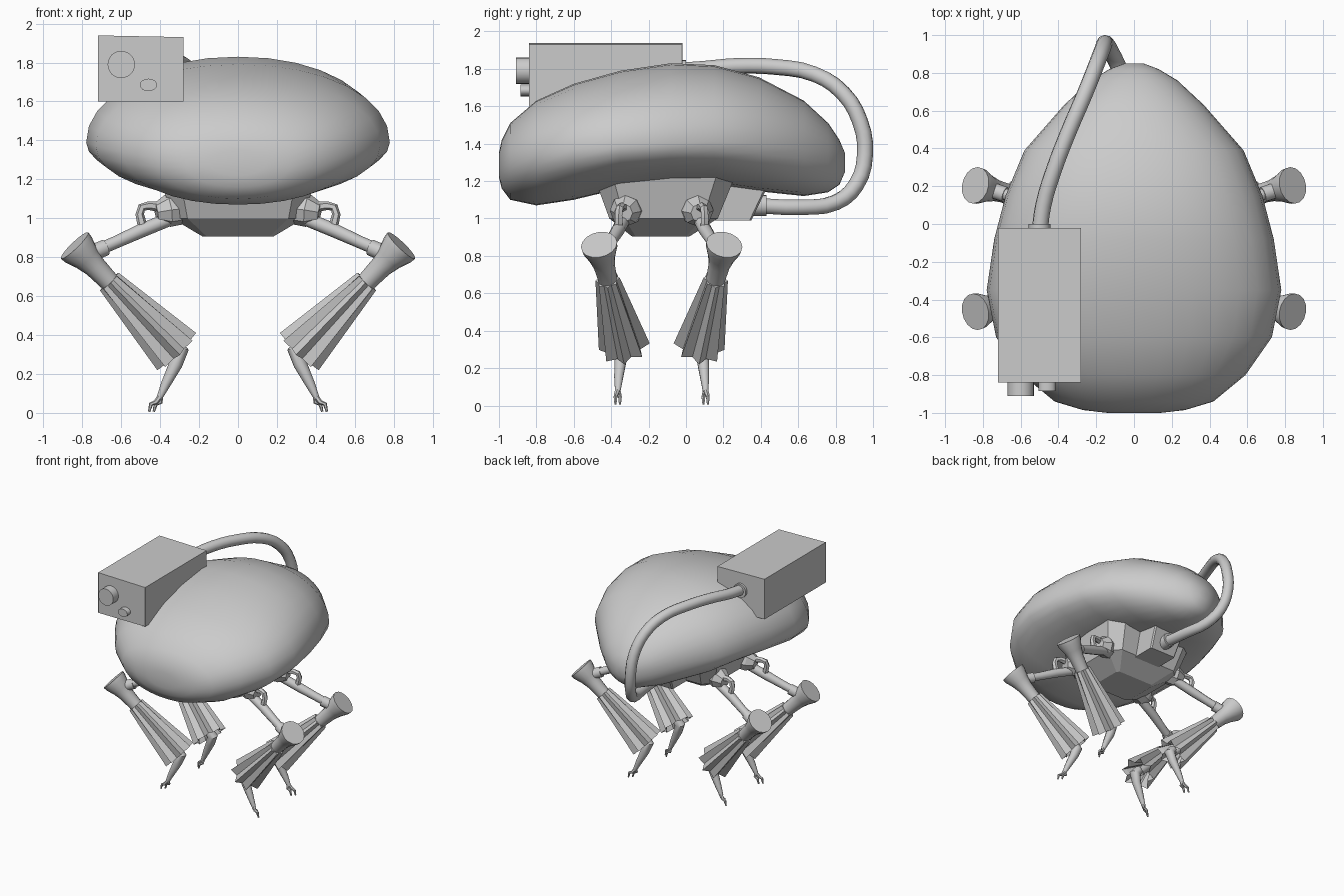
import bpy, bmesh, math
from mathutils import Vector

if "Cube" in bpy.data.objects:
    bpy.data.objects.remove(bpy.data.objects["Cube"])

grey = bpy.data.materials.new("plain_grey")
grey.use_nodes = True
colour = (0.6, 0.6, 0.6, 1)
grey.diffuse_color = colour
grey.node_tree.nodes["Principled BSDF"].inputs["Base Color"].default_value = colour


def finish(obj, smooth=None):
    """Give the part its material and, if wanted, smooth shading."""
    obj.data.materials.append(grey)
    if smooth:
        bpy.ops.object.select_all(action="DESELECT")
        obj.select_set(True)
        bpy.context.view_layer.objects.active = obj
        bpy.ops.object.shade_smooth_by_angle(angle=math.radians(smooth))
    return obj


def loft(name, rings, smooth=None):
    """Skin a list of equal-length point rings and cap both ends."""
    bm = bmesh.new()
    loops = [[bm.verts.new(p) for p in ring] for ring in rings]
    n = len(loops[0])
    for a, b in zip(loops, loops[1:]):
        for i in range(n):
            j = (i + 1) % n
            bm.faces.new((a[i], a[j], b[j], b[i]))
    bm.faces.new(loops[0])
    bm.faces.new(loops[-1])
    bmesh.ops.recalc_face_normals(bm, faces=bm.faces)
    mesh = bpy.data.meshes.new(name)
    bm.to_mesh(mesh)
    bm.free()
    obj = bpy.data.objects.new(name, mesh)
    bpy.context.collection.objects.link(obj)
    return finish(obj, smooth)


def ring(centre, axis, radii):
    """Ring of points around an axis, one radius per point."""
    axis = Vector(axis).normalized()
    u = axis.cross(Vector((0, 1, 0)))
    if u.length < 0.01:
        u = Vector((1, 0, 0))
    u.normalize()
    v = axis.cross(u)
    n = len(radii)
    return [Vector(centre) + r * (u * math.cos(math.tau * i / n) + v * math.sin(math.tau * i / n))
            for i, r in enumerate(radii)]


def limb(name, points, radii, sides=10, smooth=40):
    """Tapered tube through points."""
    pts = [Vector(p) for p in points]
    rings = []
    for i, p in enumerate(pts):
        axis = pts[min(i + 1, len(pts) - 1)] - pts[max(i - 1, 0)]
        rings.append(ring(p, axis, [radii[i]] * sides))
    return loft(name, rings, smooth)


def octagon(z, x, y0, y1, cut):
    """Rectangle with cut corners at height z."""
    return [(x - cut, y0, z), (x, y0 + cut, z), (x, y1 - cut, z), (x - cut, y1, z),
            (cut - x, y1, z), (-x, y1 - cut, z), (-x, y0 + cut, z), (cut - x, y0, z)]


# Bean-shaped shell: y, half width, top, widest height, bottom
sections = [
    (-1.0, .14, 1.35, 1.28, 1.22), (-.985, .27, 1.42, 1.29, 1.16),
    (-.94, .42, 1.51, 1.31, 1.10), (-.8, .59, 1.63, 1.34, 1.07),
    (-.6, .73, 1.72, 1.37, 1.10), (-.35, .78, 1.79, 1.39, 1.16),
    (-.08, .74, 1.83, 1.40, 1.185), (.15, .68, 1.82, 1.41, 1.18),
    (.39, .58, 1.755, 1.40, 1.145), (.63, .37, 1.63, 1.37, 1.12),
    (.76, .23, 1.51, 1.34, 1.14), (.82, .13, 1.42, 1.32, 1.18),
    (.85, .05, 1.35, 1.30, 1.25)]
shell_rings = []
for y, w, top, mid, low in sections:
    pts = []
    for i in range(32):
        c, s = math.cos(math.tau * i / 32), math.sin(math.tau * i / 32)
        height = top - mid if s > 0 else mid - low
        pts.append((w * math.copysign(abs(c) ** .95, c), y,
                    mid + height * math.copysign(abs(s) ** .95, s)))
    shell_rings.append(pts)
loft("shell", shell_rings, 60)

# Angular chassis below the shell
loft("chassis", [octagon(1.22, .40, -.49, .26, .10), octagon(1.0, .34, -.41, .17, .08),
                 octagon(.905, .18, -.29, .02, .02)])
loft("rear_socket_box", [octagon(1.18, .14, .10, .44, .01), octagon(.99, .12, .10, .35, .01)])

# Camera box with two lenses
box = [octagon(1.60, .22, -.84, -.02, .001), octagon(1.935, .22, -.84, -.02, .001)]
loft("camera_box", [[(x - .5, y, z - (.02 * x if z > 1.8 else 0)) for x, y, z in r] for r in box])
limb("large_lens", [(-.6, -.91, 1.79), (-.6, -.80, 1.79)], [.07, .07], 24)
small = limb("small_lens", [(0, -.885, 0), (0, -.80, 0)], [.032, .032], 16)
small.scale.x = 1.4
small.location = (-.46, 0, 1.685)

# Hose looping from the chassis to the camera
path = [(0, .36, 1.07), (-.02, .62, 1.06), (-.07, .8, 1.085), (-.12, .91, 1.18),
        (-.15, .957, 1.34), (-.165, .93, 1.52), (-.2, .84, 1.67), (-.26, .69, 1.77),
        (-.35, .48, 1.81), (-.43, .27, 1.815), (-.48, .1, 1.80), (-.5, -.04, 1.79)]
curve = bpy.data.curves.new("hose", "CURVE")
curve.dimensions = "3D"
curve.bevel_depth = .043
curve.bevel_resolution = 3
curve.resolution_u = 3
spline = curve.splines.new("BEZIER")
spline.bezier_points.add(len(path) - 1)
for point, co in zip(spline.bezier_points, path):
    point.co = co
    point.handle_left_type = point.handle_right_type = "AUTO"
hose = bpy.data.objects.new("hose", curve)
bpy.context.collection.objects.link(hose)
finish(hose)
limb("camera_hose_collar", [(-.5, -.03, 1.79), (-.5, 0, 1.79)], [.058, .058], 16)
limb("chassis_hose_collar", [(0, .36, 1.07), (0, .43, 1.07)], [.056, .056], 16)


def leg(prefix, sx, sy):
    """One leg; offsets are mirrored about the chassis middle."""
    def at(x, dy, z):
        return Vector((sx * x, -.13 + sy * dy, z))

    # Hip: socket, bracket and thigh
    limb(prefix + "hip_socket", [at(.28, .17, 1.05), at(.36, .195, 1.04), at(.42, .205, 1.03)],
         [.08, .085, .05], 8, 20)
    limb(prefix + "hip_bracket", [at(.37, .20, 1.055), at(.46, .215, 1.065), at(.495, .225, 1.055),
                                  at(.505, .23, 1.02), at(.49, .23, .96)],
         [.03, .022, .022, .022, .025], 6, 30)
    limb(prefix + "thigh", [at(.34, .20, 1.0), at(.50, .235, .935), at(.62, .27, .88),
                            at(.76, .31, .82)], [.035, .036, .032, .032])
    limb(prefix + "thigh_collar", [at(.68, .285, .85), at(.74, .305, .825)], [.042, .042], 12)

    # Shin: flared knee end narrowing to a neck
    knee, hem = at(.84, .335, .86), at(.315, .20, .315)
    axis = hem - knee
    limb(prefix + "shin", [knee + axis * t for t in (0, .04, .12, .2, .32, .95)],
         [.098, .094, .072, .058, .052, .03], 16)

    # Pleated cuff, hollow at the hem
    outer, inner = [], []
    for i in range(16):
        ridge = i % 2 == 0
        outer.append(.138 if ridge else .095)
        inner.append(.066 if ridge else .052)
    loft(prefix + "cuff", [ring(knee + axis * .34, axis, inner),
                           ring(knee + axis, axis, outer),
                           ring(knee + axis * .96, axis, [r * .85 for r in outer]),
                           ring(knee + axis * .75, axis, [.03] * 16)])

    # Foot with two small claws
    limb(prefix + "foot", [at(.33, .205, .36), at(.295, .21, .32), at(.32, .22, .25),
                           at(.37, .23, .15), at(.405, .235, .075)],
         [.035, .042, .035, .025, .015])
    for k in (-1, 1):
        limb(prefix + "claw", [at(.40, .235, .085), at(.41 + k * .012, .235 + k * .01, .055),
                               at(.435 + k * .012, .235 + k * .012, .045),
                               at(.445 + k * .012, .235 + k * .012, .006)],
             [.015, .012, .011, .006], 6)


for side, sx in (("left_", 1), ("right_", -1)):
    for end, sy in (("front_", -1), ("rear_", 1)):
        leg(end + side, sx, sy)
